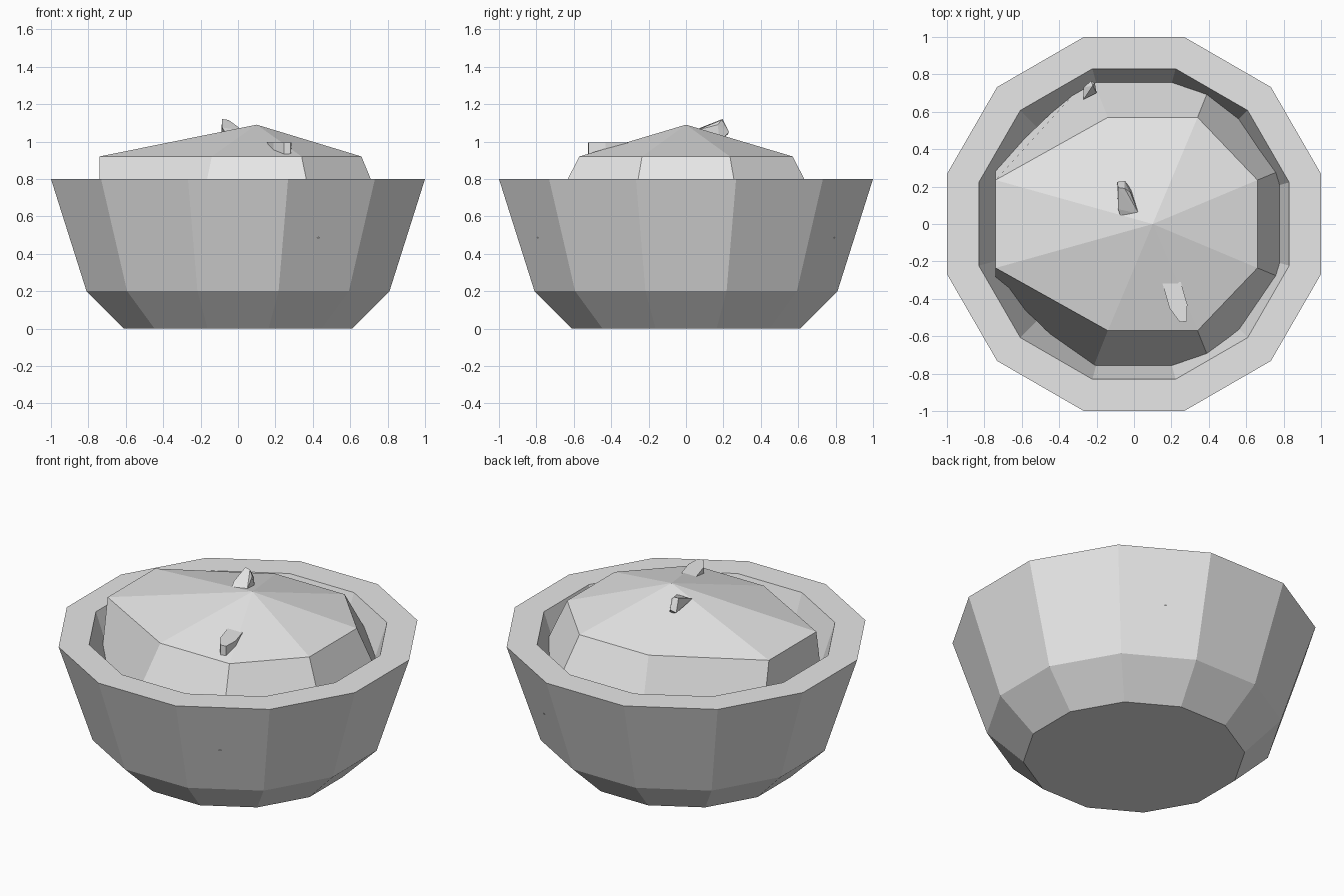
import bpy, bmesh, math

if "Cube" in bpy.data.objects:
    bpy.data.objects.remove(bpy.data.objects["Cube"])

grey = bpy.data.materials.new("light grey")
grey.diffuse_color = (0.8, 0.8, 0.8, 1)
grey.use_nodes = True
grey.node_tree.nodes["Principled BSDF"].inputs["Base Color"].default_value = grey.diffuse_color


def finish(bm, name):
    bmesh.ops.recalc_face_normals(bm, faces=bm.faces)
    mesh = bpy.data.meshes.new(name)
    bm.to_mesh(mesh)
    bm.free()
    mesh.materials.append(grey)
    obj = bpy.data.objects.new(name, mesh)
    bpy.context.collection.objects.link(obj)
    return obj


def loft(name, rings, tip=None):
    """Skin rings of points; close the ends with a cap or a tip."""
    bm = bmesh.new()
    vs = [[bm.verts.new(p) for p in r] for r in rings]
    n = len(vs[0])
    for a, b in zip(vs, vs[1:]):
        for i in range(n):
            j = (i + 1) % n
            bm.faces.new((a[i], a[j], b[j], b[i]))
    bm.faces.new(vs[0])
    if tip:
        t = bm.verts.new(tip)
        for i in range(n):
            bm.faces.new((vs[-1][i], vs[-1][(i + 1) % n], t))
    else:
        bm.faces.new(vs[-1])
    return finish(bm, name)


def hull(name, pts):
    bm = bmesh.new()
    for p in pts:
        bm.verts.new(p)
    bmesh.ops.convex_hull(bm, input=bm.verts)
    return finish(bm, name)


def twelve(apothem, z):
    r = apothem / math.cos(math.pi / 12)
    angles = [math.radians(15 + 30 * k) for k in range(12)]
    return [(r * math.cos(a), r * math.sin(a), z) for a in angles]


# bowl: outer wall, rim, inner wall
profile = [(0.61, 0), (0.81, 0.2), (1, 0.8), (0.83, 0.8), (0.645, 0.2), (0.5, 0.1)]
loft("bowl", [twelve(a, z) for a, z in profile])


# heaped filling: lopsided eight-sided mound, symmetric front to back
def eight(half, z):
    return [(x, y, z) for x, y in half] + [(x, -y, z) for x, y in reversed(half)]


low = eight([(0.84, 0.31), (0.43, 0.796), (-0.23, 0.796), (-0.74, 0.31)], 0.485)
high = eight([(0.66, 0.235), (0.34, 0.57), (-0.14, 0.57), (-0.74, 0.235)], 0.92)
loft("filling", [low, high], tip=(0.1, 0, 1.09))

# chunks poking out of the filling
hull("top_chunk", [(-0.085, 0.195, 1.12), (-0.05, 0.19, 1.115), (-0.05, 0.23, 1.05),
                   (-0.09, 0.225, 1.04), (-0.02, 0.17, 1.09), (0.025, 0.055, 1.06),
                   (-0.07, 0.035, 1.05), (-0.085, 0.08, 1.075), (-0.01, 0.18, 1.0)])
front = [(0.15, -0.31), (0.25, -0.31), (0.285, -0.43), (0.282, -0.52), (0.245, -0.525), (0.19, -0.45)]
hull("front_chunk", [(x, y, z) for x, y in front for z in (0.995, 0.925)])
hull("edge_chunk", [(-0.27, 0.665, 0.66), (-0.2, 0.70, 0.68), (-0.21, 0.755, 0.69),
                    (-0.23, 0.765, 0.69), (-0.27, 0.73, 0.66), (-0.22, 0.74, 0.73),
                    (-0.22, 0.7, 0.52)])
